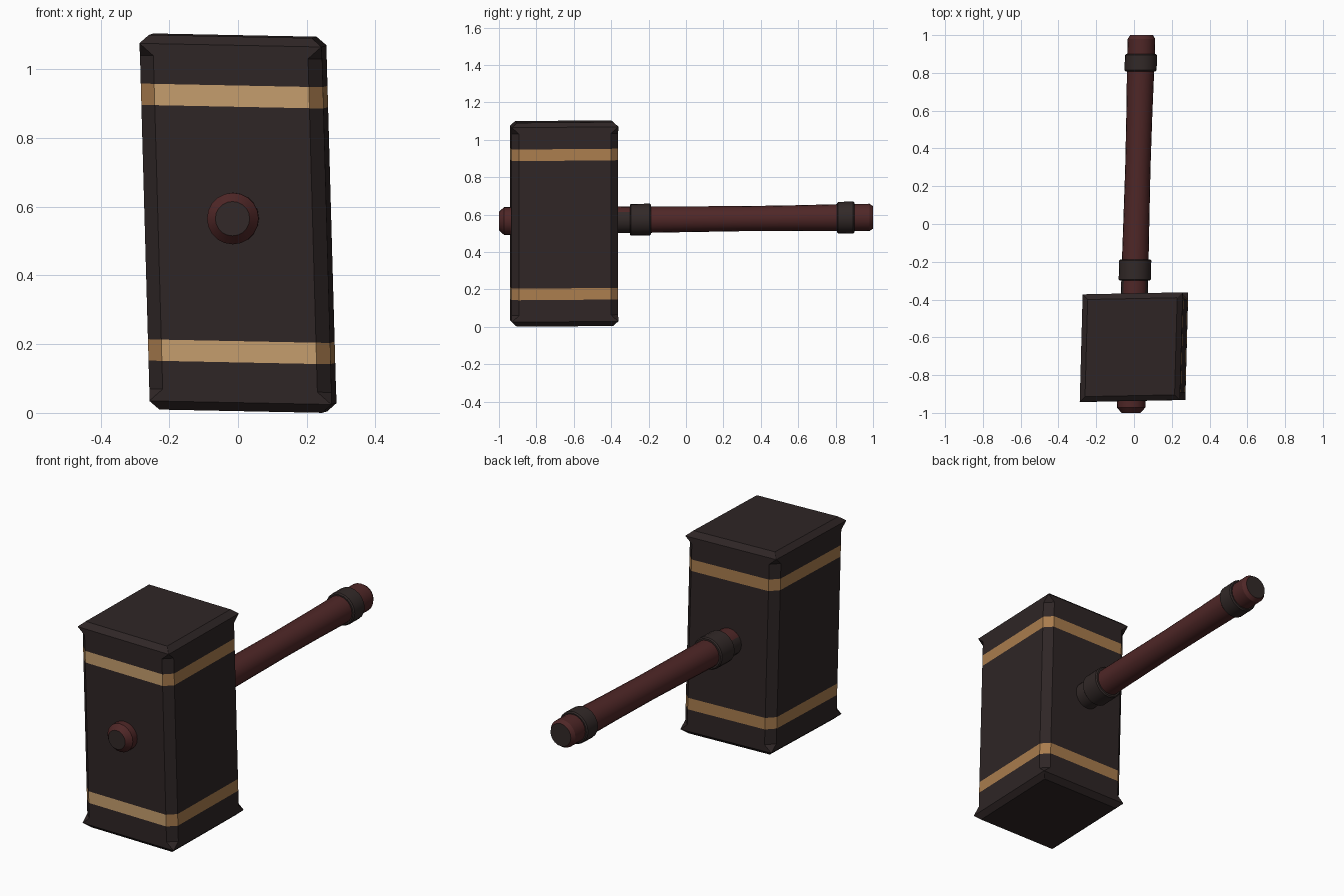
import bpy, bmesh, math
from mathutils import Vector

if "Cube" in bpy.data.objects:
    bpy.data.objects.remove(bpy.data.objects["Cube"])


def mat(name, c):
    m = bpy.data.materials.new(name)
    m.diffuse_color = (*c, 1)
    m.use_nodes = True
    m.node_tree.nodes["Principled BSDF"].inputs["Base Color"].default_value = m.diffuse_color
    return m


IRON = mat("dark iron", (0.028, 0.019, 0.019))
GOLD = mat("dull gold", (0.40, 0.205, 0.076))
TAN = mat("pale gold", (0.56, 0.34, 0.155))
WOOD = mat("red brown wood", (0.078, 0.020, 0.020))
COLLAR = mat("grey brown collar", (0.032, 0.022, 0.021))


def loft(name, rings, mats, pick=None):
    """Skin a list of equal-length rings, capping both ends."""
    bm = bmesh.new()
    loops = [[bm.verts.new(p) for p in r] for r in rings]
    n = len(rings[0])
    bm.faces.new(loops[0][::-1])
    bm.faces.new(loops[-1])
    faces = []
    for k in range(len(loops) - 1):
        a, b = loops[k], loops[k + 1]
        for i in range(n):
            j = (i + 1) % n
            faces.append((k, bm.faces.new((a[i], a[j], b[j], b[i]))))
    bmesh.ops.remove_doubles(bm, verts=bm.verts, dist=1e-5)
    bmesh.ops.recalc_face_normals(bm, faces=bm.faces)
    if pick:
        for f in bm.faces:
            f.material_index = pick(f)
    me = bpy.data.meshes.new(name)
    bm.to_mesh(me)
    bm.free()
    for m in mats:
        me.materials.append(m)
    ob = bpy.data.objects.new(name, me)
    bpy.context.collection.objects.link(ob)
    return ob


# Hammer head: chamfered block, flaring to square corners at both ends
HX, HY = 0.265, 0.285


def head_ring(z, inset, c):
    x, y = HX - inset, HY - inset
    pts = [(x, -y + c), (x, y - c), (x - c, y), (-x + c, y),
           (-x, y - c), (-x, -y + c), (-x + c, -y), (x - c, -y)]
    # slight lean of the whole head
    return [Vector((px + 0.027 * py - 0.028 * z,
                    -0.652 + py + 0.02 * px,
                    0.552 + z - 0.02 * px + 0.008 * py)) for px, py in pts]


half = [(0.341, 0, 0.04), (0.403, 0, 0.04), (0.485, 0, 0.04),
        (0.52, 0, 0.0005), (0.545, 0.028, 0.0005)]
prof = [(-z, i, c) for z, i, c in reversed(half)] + half


def head_pick(f):
    p = f.calc_center_median()
    h = abs(p.z - 0.552 + 0.02 * p.x - 0.008 * (p.y + 0.652))
    if 0.342 < h < 0.402 and abs(f.normal.z) < 0.3:
        return 2 if f.normal.y < -0.9 else 1
    return 0


loft("hammer_head", [head_ring(*p) for p in prof], [IRON, GOLD, TAN], head_pick)


# Handle parts: rings around a slightly slanted axis
def rod(name, profile, mats, pick=None, n=20):
    rings = []
    for y, r in profile:
        cx, cz = 0.012 + 0.028 * y, 0.575 + 0.010 * y
        rings.append([(cx + r * math.cos(2 * math.pi * i / n), y,
                       cz + r * math.sin(2 * math.pi * i / n)) for i in range(n)])
    ob = loft(name, rings, mats, pick)
    bpy.ops.object.select_all(action='DESELECT')
    ob.select_set(True)
    bpy.context.view_layer.objects.active = ob
    bpy.ops.object.shade_smooth_by_angle(angle=math.radians(30))
    return ob


def end_pick(f):
    return 1 if abs(f.normal.y) > 0.95 else 0


# front stub, neck, grip and butt of the shaft
rod("front_stub", [(-1.0, 0.05), (-0.972, 0.075), (-0.90, 0.075)], [WOOD, COLLAR], end_pick)
rod("neck", [(-0.42, 0.071), (-0.28, 0.071)], [COLLAR, WOOD],
    lambda f: 1 if f.normal.z > 0.5 else 0)
rod("grip", [(-0.25, 0.071), (0.0, 0.069), (0.3, 0.067), (0.6, 0.069), (0.86, 0.073)], [WOOD])
rod("butt", [(0.84, 0.073), (0.98, 0.073), (1.0, 0.06)], [WOOD, COLLAR], end_pick)

# collars with softened rims
for name, a, b in (("lower_collar", -0.30, -0.188), ("upper_collar", 0.808, 0.90)):
    rod(name, [(a, 0.079), (a + 0.006, 0.085), (b - 0.006, 0.085), (b, 0.079)], [COLLAR])
